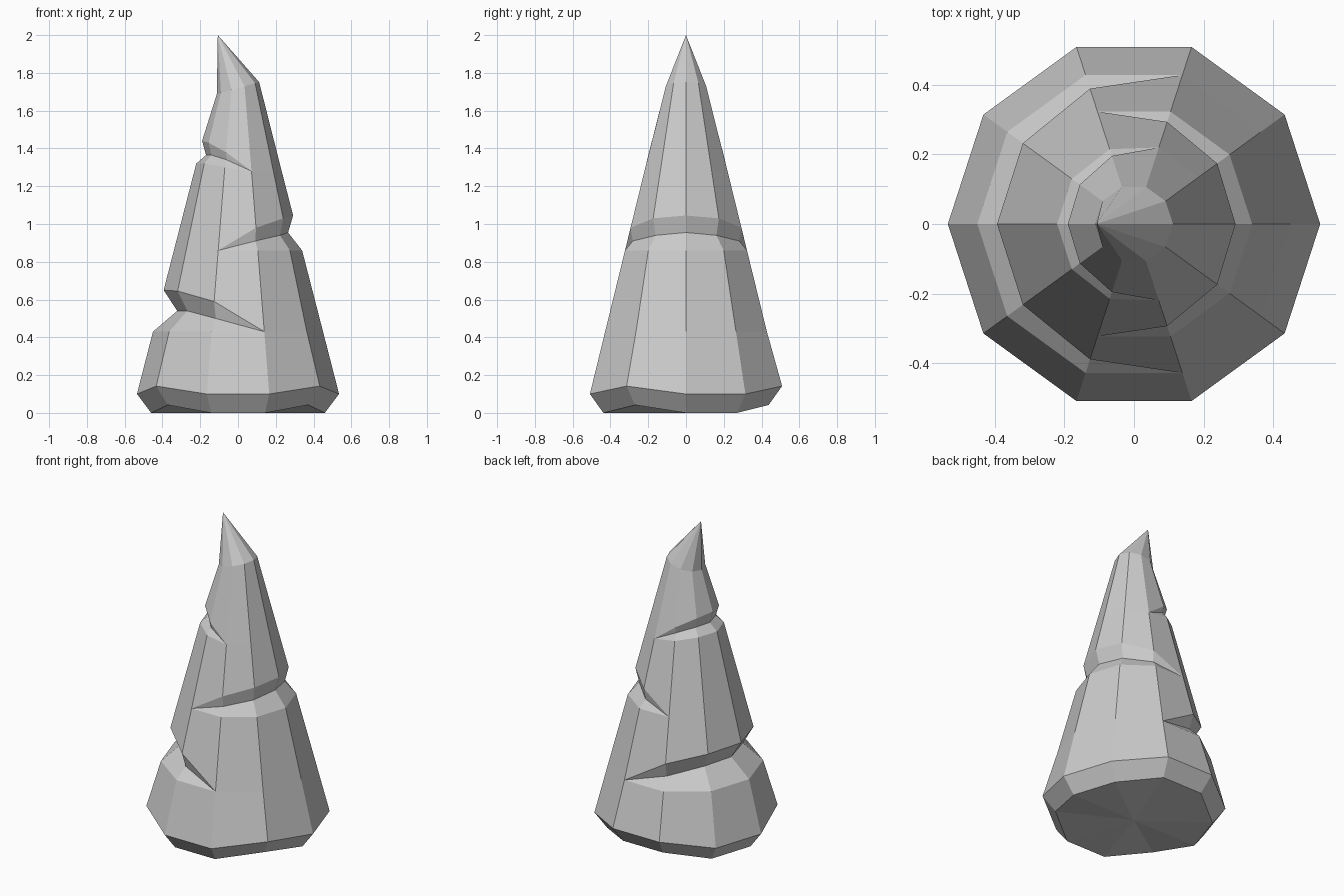
import bpy
import bmesh
from math import cos, sin, pi

cube = bpy.data.objects.get("Cube")
if cube:
    bpy.data.objects.remove(cube, do_unlink=True)

SIDES = 10


def point(k, r, z):
    a = 2 * pi * k / SIDES
    return (r * cos(a), r * sin(a), z)


def cone_radius(z):
    return 0.561 - 0.2576 * z


# Fold: centre side, height where it closes, then for each step away from the
# centre: lower lip height, crease height, crease depth, upper lip height
FOLDS = [
    (5, 0.43, [(0.43, 0.54, 0.10, 0.65), (0.43, 0.54, 0.09, 0.645), (0.43, 0.50, 0.05, 0.59)]),
    (0, 0.86, [(0.86, 0.955, 0.05, 1.045), (0.86, 0.94, 0.045, 1.03), (0.86, 0.91, 0.03, 0.98)]),
    (5, 1.28, [(1.32, 1.365, 0.04, 1.44), (1.32, 1.365, 0.035, 1.43), (1.30, 1.34, 0.02, 1.38)]),
]
LIFTED = (2, 3, 6, 9)   # base corners that curl up


def fold_rings(centre, end, steps):
    lower, crease, upper = [], [], []
    for k in range(SIDES):
        off = abs((k - centre + SIDES // 2) % SIDES - SIDES // 2)
        low, mid, depth, top = steps[off] if off < len(steps) else (end, end, 0, end)
        lower.append(point(k, cone_radius(low), low))
        crease.append(point(k, cone_radius(mid) - depth, mid))
        upper.append(point(k, cone_radius(top), top))
    return [lower, crease, upper]


# Rings from the bevelled base, through the folds, to the slanted neck
lift = [0.042 if k in LIFTED else 0 for k in range(SIDES)]
rings = [[point(k, 0.46, lift[k]) for k in range(SIDES)],
         [point(k, 0.535, 0.1 + lift[k]) for k in range(SIDES)]]
for fold in FOLDS:
    rings += fold_rings(*fold)
neck = [point(k, 0.112, 0) for k in range(SIDES)]
rings.append([(x, y, 1.72 + 0.28 * x) for x, y, _ in neck])

# Skin the rings
bm = bmesh.new()
loops = [[bm.verts.new(p) for p in ring] for ring in rings]
for a, b in zip(loops, loops[1:]):
    for k in range(SIDES):
        n = (k + 1) % SIDES
        bm.faces.new((a[k], a[n], b[n], b[k]))

# Underside fan and bent tip
under = bm.verts.new((0, 0, 0))
tip = bm.verts.new((-0.107, 0, 2))
for k in range(SIDES):
    n = (k + 1) % SIDES
    bm.faces.new((loops[0][n], loops[0][k], under))
    bm.faces.new((loops[-1][k], loops[-1][n], tip))

# Close the folds where they run out
bmesh.ops.remove_doubles(bm, verts=bm.verts, dist=0.0005)
bmesh.ops.recalc_face_normals(bm, faces=bm.faces)
mesh = bpy.data.meshes.new("folded_cone")
bm.to_mesh(mesh)
bm.free()

# Plain grey
grey = bpy.data.materials.new("light_grey")
grey.use_nodes = True
colour = (0.6, 0.6, 0.6, 1)
grey.diffuse_color = colour
grey.node_tree.nodes["Principled BSDF"].inputs["Base Color"].default_value = colour
mesh.materials.append(grey)

body = bpy.data.objects.new("folded_cone", mesh)
bpy.context.collection.objects.link(body)
